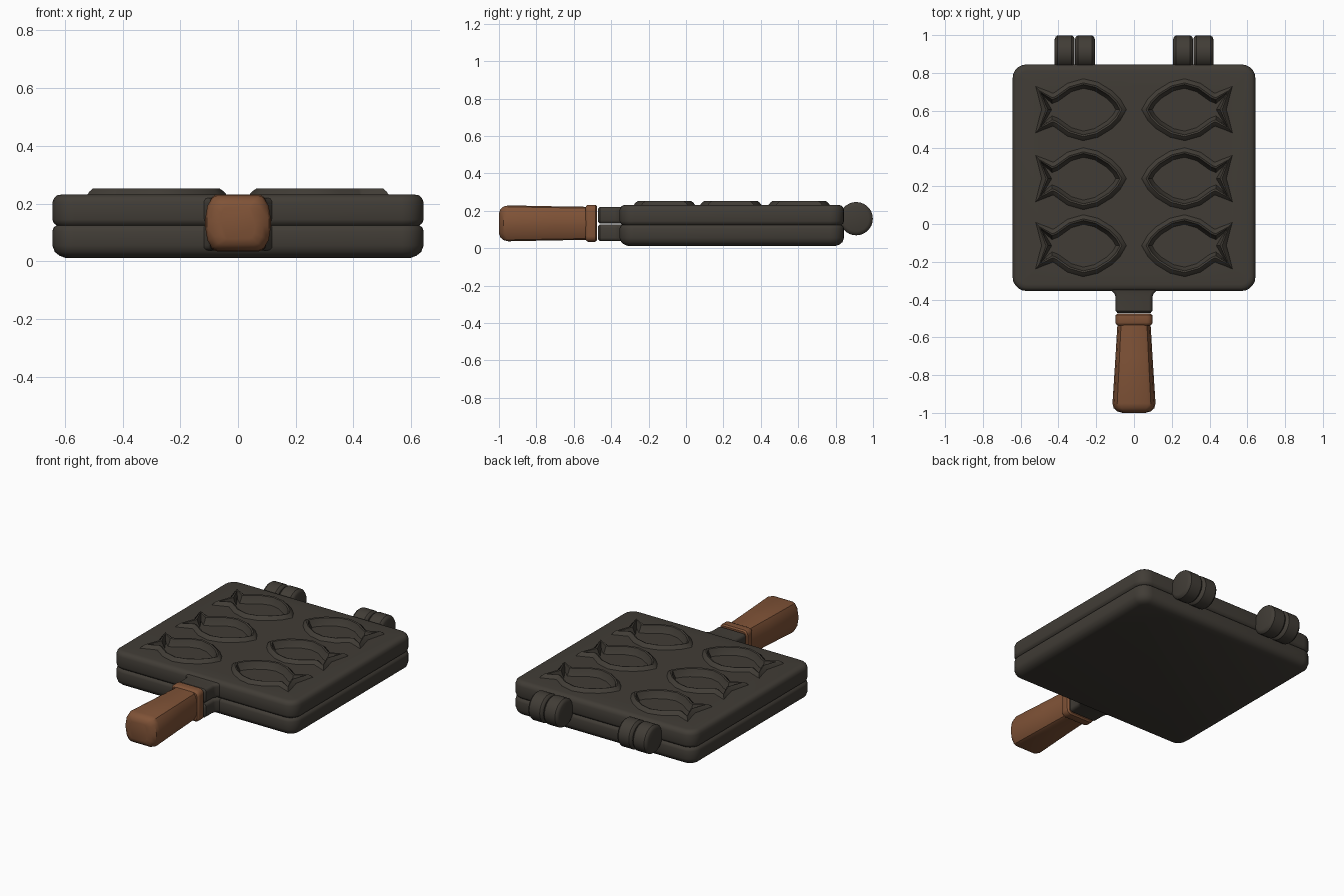
import bpy, bmesh, math
from mathutils import Vector

if "Cube" in bpy.data.objects:
    bpy.data.objects.remove(bpy.data.objects["Cube"])


def material(name, rgb):
    m = bpy.data.materials.new(name)
    m.diffuse_color = (*rgb, 1)
    m.use_nodes = True
    m.node_tree.nodes["Principled BSDF"].inputs["Base Color"].default_value = m.diffuse_color
    return m


IRON = material("dark_cast_iron", (0.053, 0.046, 0.037))
WOOD = material("brown_wood", (0.215, 0.086, 0.038))


def finish(name, bm, mat, angle=35):
    bmesh.ops.recalc_face_normals(bm, faces=bm.faces)
    me = bpy.data.meshes.new(name)
    bm.to_mesh(me)
    bm.free()
    ob = bpy.data.objects.new(name, me)
    bpy.context.collection.objects.link(ob)
    me.materials.append(mat)
    smooth(ob, angle)
    return ob


def smooth(ob, angle=35):
    bpy.ops.object.select_all(action='DESELECT')
    ob.select_set(True)
    bpy.context.view_layer.objects.active = ob
    bpy.ops.object.shade_smooth_by_angle(angle=math.radians(angle))


def loft(bm, rings, start=True, end=True):
    """Skin a stack of equal-length point rings."""
    vs = [[bm.verts.new(p) for p in r] for r in rings]
    n = len(vs[0])
    for a, b in zip(vs, vs[1:]):
        for i in range(n):
            j = (i + 1) % n
            bm.faces.new((a[i], a[j], b[j], b[i]))
    if start:
        bm.faces.new(vs[0][::-1])
    if end:
        bm.faces.new(vs[-1])


def rounded_rect(hx, hy, r, seg=5):
    pts = []
    for k, (sx, sy) in enumerate(((1, 1), (-1, 1), (-1, -1), (1, -1))):
        for i in range(seg + 1):
            a = math.pi / 2 * (k + i / seg)
            pts.append((sx * (hx - r) + r * math.cos(a),
                        sy * (hy - r) + r * math.sin(a)))
    return pts


# --- Fish outline (head towards +x) and its offset version
half = [(0.19, 0.035), (0.15, 0.075), (0.085, 0.115), (0.02, 0.13),
        (-0.05, 0.11), (-0.12, 0.06), (-0.145, 0.05), (-0.205, 0.09)]
FISH = ([(0.21, 0)] + half + [(-0.165, 0)] + [(x, -y) for x, y in half[::-1]])
CENTRES = [(sx * 0.288, y, -sx) for sx in (-1, 1) for y in (-0.115, 0.24, 0.605)]


def fish_ring(off, z, c):
    n, out = len(FISH), []
    for i in range(n):
        p, q, r = (Vector(FISH[(i + k) % n]) for k in (-1, 0, 1))
        d1, d2 = (q - p).normalized(), (r - q).normalized()
        n1, n2 = Vector((d1.y, -d1.x)), Vector((d2.y, -d2.x))
        m = (n1 + n2).normalized()
        q = q + m * off / max(m.dot(n1), 0.75)
        out.append((c[0] + q.x * c[2], c[1] + q.y, z))
    return out


# --- Two plates
def plate(name, levels):
    bm = bmesh.new()
    loft(bm, [[(x, y + 0.245, z) for x, y in
               rounded_rect(0.643 - i, 0.6 - i, 0.075 - i)] for z, i in levels])
    return finish(name, bm, IRON)


plate("lower_plate", [(0.012, 0.045), (0.02, 0.024), (0.033, 0.008), (0.055, 0),
                      (0.105, 0), (0.117, 0.004), (0.125, 0.014)])
upper = plate("upper_plate", [(0.125, 0.014), (0.133, 0.004), (0.145, 0),
                              (0.205, 0), (0.22, 0.006), (0.229, 0.017), (0.232, 0.035)])

# Cut the six fish hollows
bm = bmesh.new()
for c in CENTRES:
    loft(bm, [fish_ring(0.003, 0.195, c), fish_ring(0.003, 0.3, c)])
cutter = finish("fish_cutter", bm, IRON)
cutter.hide_render = True
mod = upper.modifiers.new("hollows", 'BOOLEAN')
mod.operation = 'DIFFERENCE'
mod.solver = 'EXACT'
mod.object = cutter
bpy.ops.object.select_all(action='DESELECT')
bpy.context.view_layer.objects.active = upper
upper.select_set(True)
bpy.ops.object.modifier_apply(modifier=mod.name)
bpy.data.objects.remove(cutter)
smooth(upper)

# --- Raised rims with shallow fish bowls
for k, c in enumerate(CENTRES):
    bm = bmesh.new()
    loft(bm, [fish_ring(o, z, c) for o, z in
              ((0.036, 0.228), (0.024, 0.243), (0.012, 0.253), (0.003, 0.25),
               (-0.006, 0.225), (-0.016, 0.207))], start=False)
    # normals must point up, so the bowl is orientated by its floor
    ob = finish(f"fish_mould_{k + 1}", bm, IRON, 40)
    if max(ob.data.polygons, key=lambda f: f.area).normal.z < 0:
        ob.data.flip_normals()

# --- Neck halves joining the plates to the handle
for name, z0, z1 in (("neck_lower", 0.038, 0.127), ("neck_upper", 0.132, 0.22)):
    bm = bmesh.new()
    h, zc = (z1 - z0) / 2, (z0 + z1) / 2
    loft(bm, [[(x, y, zc + z) for x, z in rounded_rect(w, h - d, 0.018, 3)]
              for y, w, d in ((-0.33, 0.13, 0), (-0.355, 0.118, 0), (-0.368, 0.104, 0),
                              (-0.385, 0.098, 0), (-0.46, 0.097, 0), (-0.471, 0.088, 0.009))])
    finish(name, bm, IRON)


# --- Wooden handle: faceted grip plus collar
def grip_ring(y, w, h, zc=0.133):
    prof = [(1, 0.12), (0.93, 0.62), (0.78, 0.92), (0.62, 1)]
    quad = prof + [(-x, z) for x, z in prof[::-1]]
    quad += [(-x, -z) for x, z in quad]
    return [(x * w, y, zc + z * h) for x, z in quad]


bm = bmesh.new()
loft(bm, [grip_ring(*r) for r in ((-0.5, 0.086, 0.088), (-0.7, 0.098, 0.091),
                                  (-0.95, 0.114, 0.096), (-0.975, 0.108, 0.09),
                                  (-0.992, 0.088, 0.076), (-1.0, 0.06, 0.055))])
finish("handle_grip", bm, WOOD)

bm = bmesh.new()
loft(bm, [[(x, y, 0.133 + z) for x, z in rounded_rect(0.098 - d, 0.099 - d, 0.03 - d, 4)]
          for y, d in ((-0.475, 0.01), (-0.483, 0.001), (-0.495, 0), (-0.522, 0),
                       (-0.53, 0.003), (-0.537, 0.012))])
finish("handle_collar", bm, WOOD)

# --- Hinge barrels, two per side
for side, s in (("left", -1), ("right", 1)):
    for part, xa, xb in (("inner", 0.207, 0.313), ("outer", 0.314, 0.42)):
        bm = bmesh.new()
        loft(bm, [[(s * x, 0.91 + r * math.cos(a), 0.158 + r * math.sin(a))
                   for a in (math.tau * i / 28 for i in range(28))]
                  for x, r in ((xa, 0.068), (xa + 0.005, 0.081), (xa + 0.016, 0.089),
                               (xb - 0.016, 0.089), (xb - 0.005, 0.081), (xb, 0.068))])
        finish(f"hinge_{side}_{part}", bm, IRON)
